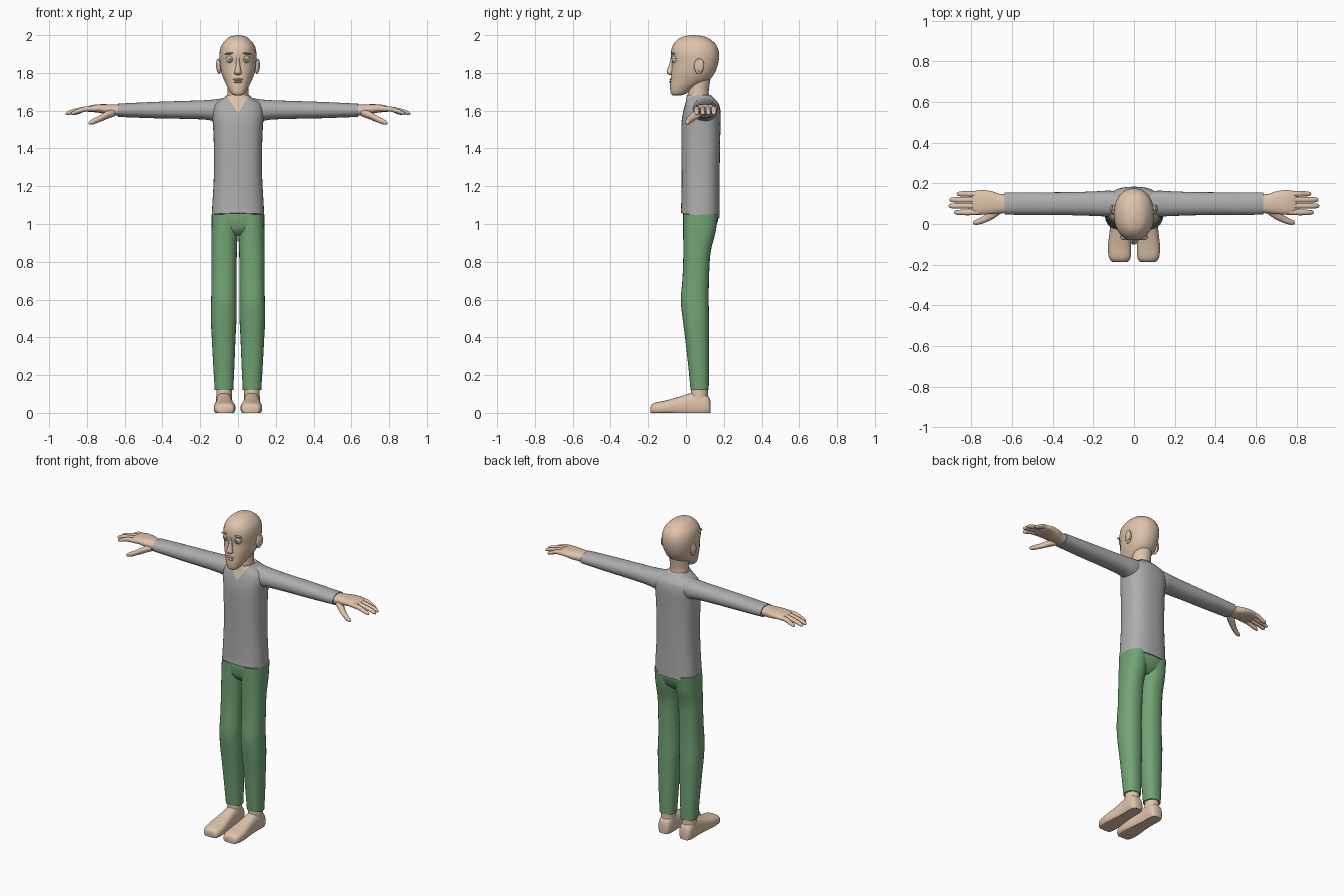
import bpy, bmesh, math
from mathutils import Vector, Matrix


def material(name, r, g, b):
    m = bpy.data.materials.new(name)
    m.diffuse_color = (r, g, b, 1)
    return m


skin = material("skin", 0.74, 0.55, 0.41)
grey = material("shirt grey", 0.42, 0.42, 0.42)
green = material("trouser green", 0.17, 0.37, 0.18)
white = material("eye white", 0.62, 0.60, 0.55)
iris = material("iris green", 0.12, 0.40, 0.25)
dark = material("pupil dark", 0.05, 0.05, 0.05)
brow = material("brow brown", 0.40, 0.28, 0.21)


def finish(name, bm, mats, mirror=False, angle=50):
    bmesh.ops.recalc_face_normals(bm, faces=bm.faces)
    me = bpy.data.meshes.new(name)
    bm.to_mesh(me)
    bm.free()
    for m in mats:
        me.materials.append(m)
    me.shade_smooth()
    me.set_sharp_from_angle(angle=math.radians(angle))
    ob = bpy.data.objects.new(name, me)
    bpy.context.collection.objects.link(ob)
    if mirror:
        mod = ob.modifiers.new("mirror", 'MIRROR')
        mod.use_mirror_merge = False
    return ob


def spline(rows, steps):
    """Catmull-Rom through rows of numbers."""
    out = []
    for i in range(len(rows) - 1):
        a, b, c, d = (rows[max(i - 1, 0)], rows[i], rows[i + 1],
                      rows[min(i + 2, len(rows) - 1)])
        for s in range(steps):
            t = s / steps
            out.append([0.5 * (2*q + (r-p)*t + (2*p-5*q+4*r-w)*t*t + (3*q-p-3*r+w)*t**3)
                        for p, q, r, w in zip(a, b, c, d)])
    return out + [list(rows[-1])]


def loft(rows, axis, power=2.0, sides=28, steps=4):
    """rows: x, y, z centre and two half sizes, across the given axis."""
    u, v = {'x': ((0, 1, 0), (0, 0, 1)), 'y': ((1, 0, 0), (0, 0, 1)),
            'z': ((1, 0, 0), (0, 1, 0))}[axis]
    u, v = Vector(u), Vector(v)
    bm = bmesh.new()
    rings = []
    for x, y, z, a, b in spline(rows, steps):
        ring = []
        for k in range(sides):
            t = 2 * math.pi * k / sides
            c, s = math.cos(t), math.sin(t)
            c = math.copysign(abs(c) ** (2 / power), c)
            s = math.copysign(abs(s) ** (2 / power), s)
            ring.append(bm.verts.new(Vector((x, y, z)) + u*max(a, .001)*c + v*max(b, .001)*s))
        rings.append(ring)
    for r, q in zip(rings, rings[1:]):
        for k in range(sides):
            n = (k + 1) % sides
            bm.faces.new((r[k], r[n], q[n], q[k]))
    bm.faces.new(rings[0])
    bm.faces.new(rings[-1])
    return bm


def upright(rows, x=0):
    """z, half width, front y, back y -> loft rows."""
    return [(x, (f + b) / 2, z, w, (b - f) / 2) for z, w, f, b in rows]


def ball(name, loc, size, mat, mirror=False, turn=0):
    bm = bmesh.new()
    bmesh.ops.create_uvsphere(bm, u_segments=20, v_segments=12, radius=1)
    bm.transform(Matrix.Translation(loc) @ Matrix.Rotation(turn, 4, 'Y')
                 @ Matrix.Diagonal((*size, 1)))
    return finish(name, bm, [mat], mirror)


# head and neck
finish("head", loft(upright([
    (1.68, .018, -.068, -.03), (1.69, .036, -.08, .0), (1.72, .053, -.084, .045),
    (1.76, .073, -.082, .12), (1.80, .088, -.078, .152), (1.85, .096, -.074, .170),
    (1.90, .098, -.08, .175), (1.945, .088, -.07, .162), (1.98, .06, -.04, .125),
    (1.994, .034, -.008, .09), (2.0, .004, .03, .045)]), 'z', 2.2, 36), [skin])
finish("neck", loft(upright([
    (1.58, .07, .0, .14), (1.65, .06, .006, .128), (1.70, .055, .01, .12),
    (1.77, .055, .01, .13)]), 'z'), [skin])

# face
finish("nose", loft(upright([
    (1.885, .009, -.08, -.06), (1.85, .010, -.087, -.06), (1.815, .016, -.1, -.06),
    (1.80, .02, -.101, -.06), (1.79, .012, -.09, -.06)]), 'z', 2, 16), [skin])
ball("upper_lip", (0, -.076, 1.765), (.027, .013, .006), skin)
ball("lower_lip", (0, -.077, 1.752), (.023, .013, .007), skin)
ball("brow", (.043, -.066, 1.903), (.026, .013, .006), brow, True, math.radians(8))
ball("eyelid", (.041, -.055, 1.881), (.022, .021, .011), skin, True)
ball("ear", (.1, .068, 1.835), (.012, .025, .042), skin, True)
ball("ear_rim", (.108, .076, 1.84), (.008, .02, .034), skin, True)

# eyes, coloured by distance from the gaze axis
bm = bmesh.new()
bmesh.ops.create_uvsphere(bm, u_segments=20, v_segments=20, radius=.021)
bm.transform(Matrix.Translation((.041, -.055, 1.872)) @ Matrix.Rotation(math.pi / 2, 4, 'X'))
for f in bm.faces:
    c = f.calc_center_median()
    r = math.hypot(c.x - .041, c.z - 1.872)
    if c.y < -.06:
        f.material_index = 2 if r < .004 else 1 if r < .011 else 0
finish("eye", bm, [white, iris, dark], True)

# shirt body with a V-shaped neckline cut into the front
bm = loft(upright([
    (1.045, .139, -.027, .178), (1.12, .135, -.025, .178), (1.25, .128, -.024, .178),
    (1.42, .128, -.025, .18), (1.53, .133, -.024, .183), (1.59, .138, -.016, .183),
    (1.63, .128, -.006, .176), (1.652, .10, .0, .162), (1.672, .07, .004, .142),
    (1.682, .061, .006, .132)]), 'z', 2.5, 40)
for s in (-1, 1):
    front = [f for f in bm.faces if f.calc_center_median().y < .07
             and f.calc_center_median().z > 1.5]
    geom = list({g for f in front for g in (*f.verts, *f.edges)}) + front
    bmesh.ops.bisect_plane(bm, geom=geom, plane_co=(0, 0, 1.585), plane_no=(s * 1.6, 0, 1))
for f in bm.faces:
    c = f.calc_center_median()
    if c.y < .07 and c.z > 1.585 + 1.6 * abs(c.x):
        f.material_index = 1
# hem rises slightly at the front
for v in bm.verts:
    if v.co.z < 1.06:
        v.co.z += .012 * (.075 - v.co.y) / .1
finish("shirt_body", bm, [grey, skin])

finish("sleeve", loft([
    (.05, .095, 1.605, .062, .066), (.12, .1, 1.602, .064, .058),
    (.18, .1, 1.604, .061, .051), (.30, .1, 1.604, .057, .047),
    (.45, .1, 1.603, .056, .043), (.636, .101, 1.602, .055, .035)], 'x', 2.2),
    [grey], True)

# hands: palm, four fingers and a drooping thumb
finish("palm", loft([
    (.62, .1, 1.602, .046, .03), (.66, .1, 1.604, .048, .029),
    (.70, .105, 1.608, .056, .026), (.75, .107, 1.612, .06, .021),
    (.785, .106, 1.609, .056, .017), (.80, .106, 1.607, .045, .01)], 'x', 2.4), [skin], True)
for i, (y, tip) in enumerate([(.057, .885), (.089, .912), (.119, .908), (.148, .872)]):
    y0 = .106 + (y - .106) * .95
    finish("finger_%d" % (i + 1), loft([
        (.75, y0, 1.61, .014, .014), (.81, y, 1.608, .014, .014),
        (tip - .03, y, 1.594, .013, .012), (tip - .008, y, 1.586, .01, .009),
        (tip, y, 1.584, .003, .003)], 'x', 2, 14), [skin], True)
finish("thumb", loft([
    (.65, .075, 1.592, .02, .02), (.695, .05, 1.576, .026, .021),
    (.735, .025, 1.556, .019, .017), (.765, .012, 1.543, .015, .015),
    (.785, .007, 1.536, .010, .010), (.792, .006, 1.534, .003, .003)], 'x', 2, 16), [skin], True)

# trousers
finish("trouser_seat", loft(upright([
    (1.065, .134, -.014, .170), (1.02, .136, -.015, .170), (.97, .125, -.005, .15),
    (.94, .09, .02, .12)]), 'z', 2.4, 36), [green])
finish("trouser_leg", loft([
    (c, (f + b) / 2, z, w, (b - f) / 2) for z, c, w, f, b in [
        (1.05, .068, .071, -.015, .170), (.95, .071, .069, -.015, .155),
        (.85, .073, .067, -.014, .130), (.72, .074, .066, -.018, .122),
        (.60, .075, .067, -.027, .120), (.50, .076, .068, -.018, .122),
        (.40, .076, .063, -.005, .122), (.25, .075, .056, .012, .122),
        (.12, .074, .049, .024, .120)]], 'z', 2.3), [green], True)

# feet with flat soles, and ankles
bm = loft([(c, y, h * .4, w, h * .6) for y, c, w, h in [
    (.13, .074, .022, .06), (.12, .074, .036, .085), (.09, .074, .043, .105),
    (.03, .073, .042, .105), (-.04, .072, .048, .084), (-.11, .071, .057, .065),
    (-.16, .07, .054, .055), (-.18, .069, .045, .045), (-.187, .069, .036, .034)]], 'y', 2.6)
for v in bm.verts:
    v.co.z = max(v.co.z, 0)
finish("foot", bm, [skin], True)
finish("ankle", loft(upright([
    (.05, .042, .02, .12), (.10, .041, .026, .116), (.15, .041, .03, .115)], .074), 'z'),
    [skin], True)
